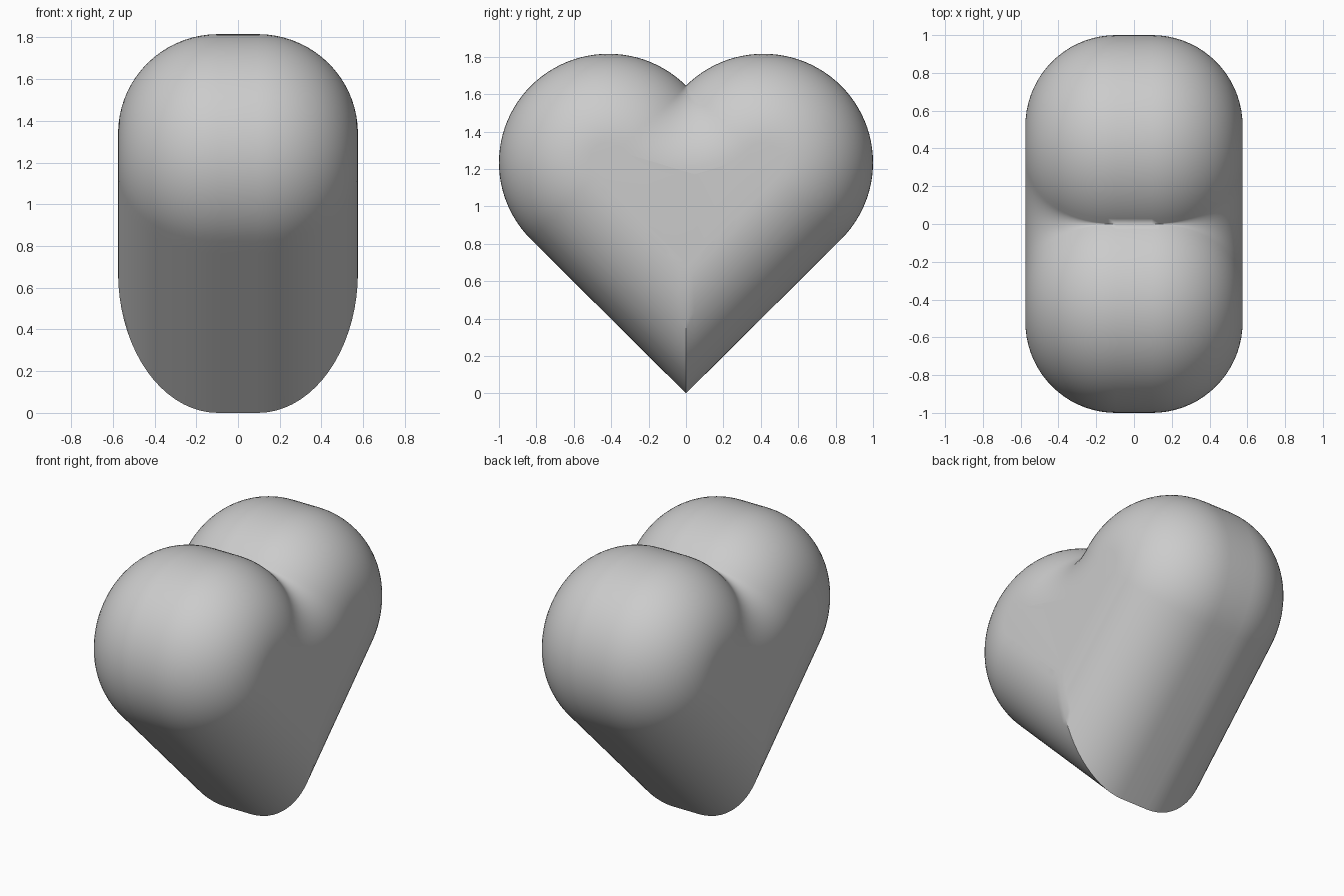
import bpy, bmesh
from math import sin, cos, pi, sqrt, radians

if "Cube" in bpy.data.objects:
    bpy.data.objects.remove(bpy.data.objects["Cube"])

# Heart outline: a square standing on its corner plus two half discs
SIDE = 2 / (sqrt(0.5) + 1)
R = SIDE / 2                                  # lobe radius
CY, CZ = SIDE / (2 * sqrt(2)), 3 * SIDE / (2 * sqrt(2))   # lobe centre
CLEFT = SIDE * sqrt(2)                        # height of the notch
ZS = 0.993                                    # slight vertical squash
FILLET, HALF_FLAT = 0.48, 0.095               # edge rounding, straight belt half width


def outline(d):
    """Closed heart outline moved inward by d, as (y, z) points."""
    pts = []
    a, b = (0, d * sqrt(2)), (CY + (R - d) * sqrt(.5), CZ - (R - d) * sqrt(.5))
    for i in range(14):                       # straight lower side
        t = i / 14
        pts.append((a[0] + (b[0] - a[0]) * t, a[1] + (b[1] - a[1]) * t))
    for i in range(49):                       # lobe
        t = -pi / 4 + pi * i / 48
        pts.append((CY + (R - d) * cos(t), CZ + (R - d) * sin(t)))
    for i in range(1, 9):                     # rounded valley under the notch
        t = -pi / 4 - pi / 4 * i / 8
        pts.append((d * cos(t) if i < 8 else 0, CLEFT + d * sin(t)))
    return pts + [(-y, z) for y, z in reversed(pts[1:-1])]


# Stack of inset outlines from one flat cheek to the other
N = 18
steps = [i / N * pi / 2 for i in range(N + 1)]
layers = [(-1, t) for t in reversed(steps)] + [(1, t) for t in steps]
bm = bmesh.new()
rings = []
for side, t in layers:
    x = side * (HALF_FLAT + FILLET * sin(t))
    rings.append([bm.verts.new((x, y, z * ZS))
                  for y, z in outline(FILLET * (1 - cos(t)))])
for r0, r1 in zip(rings, rings[1:]):
    n = len(r0)
    for i in range(n):
        j = (i + 1) % n
        bm.faces.new((r0[i], r0[j], r1[j], r1[i]))
caps = [bm.faces.new(rings[0]), bm.faces.new(rings[-1])]
bmesh.ops.triangulate(bm, faces=caps)
bmesh.ops.remove_doubles(bm, verts=bm.verts, dist=1e-5)
bmesh.ops.recalc_face_normals(bm, faces=bm.faces)

mesh = bpy.data.meshes.new("heart")
bm.to_mesh(mesh)
bm.free()
heart = bpy.data.objects.new("heart", mesh)
bpy.context.collection.objects.link(heart)
bpy.context.view_layer.objects.active = heart
heart.select_set(True)
bpy.ops.object.shade_smooth_by_angle(angle=radians(35))
